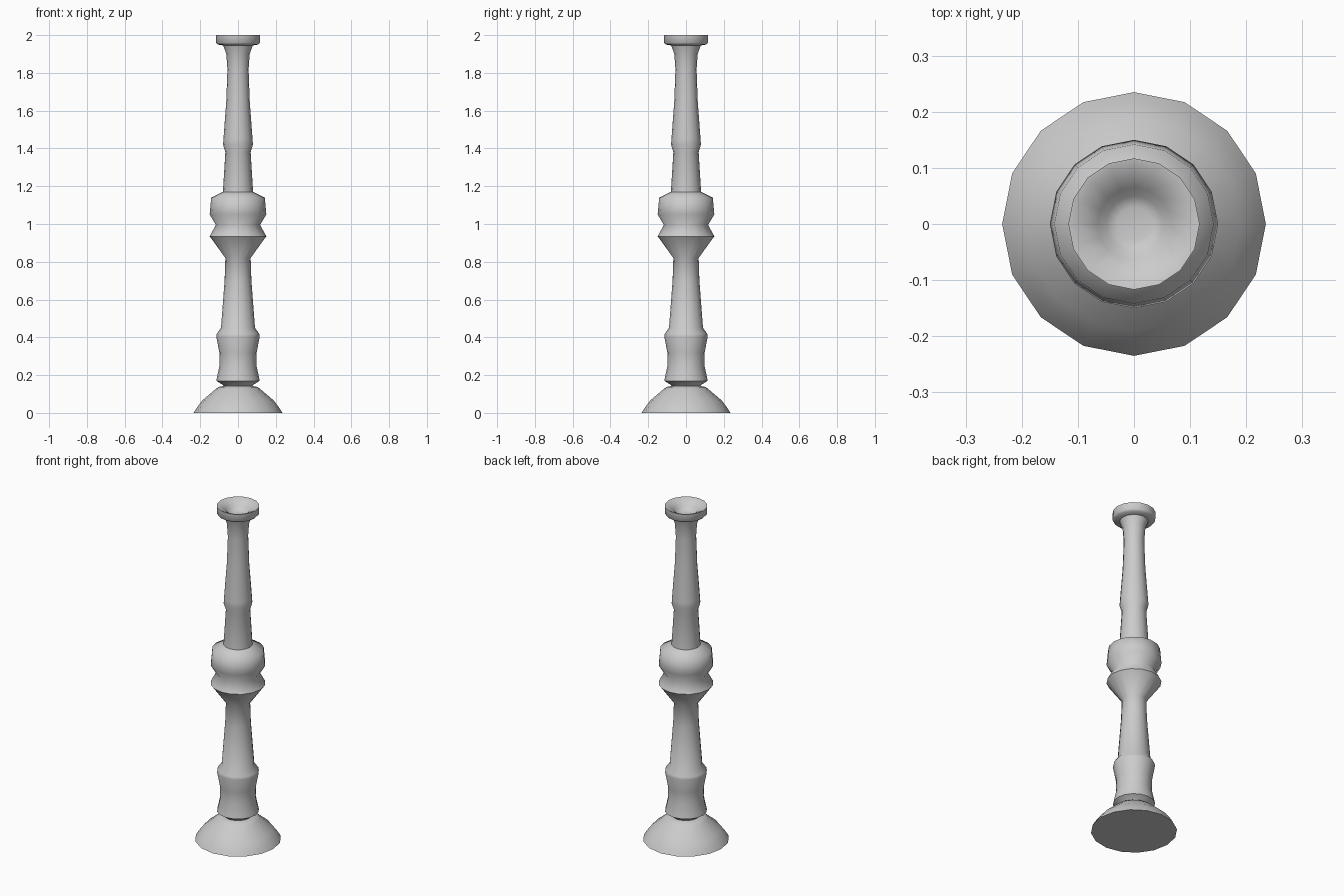
import bpy, bmesh, math

if "Cube" in bpy.data.objects:
    bpy.data.objects.remove(bpy.data.objects["Cube"])

SIDES = 16


def lathe(name, profile, smooth_angle=60):
    """Revolve (radius, z) points around z and cap both ends."""
    bm = bmesh.new()
    rings = []
    for r, z in profile:
        rings.append([bm.verts.new((r * math.cos(2 * math.pi * i / SIDES),
                                    r * math.sin(2 * math.pi * i / SIDES), z))
                      for i in range(SIDES)])
    for a, b in zip(rings, rings[1:]):
        for i in range(SIDES):
            j = (i + 1) % SIDES
            bm.faces.new((a[i], a[j], b[j], b[i]))
    bm.faces.new(rings[0][::-1])
    bm.faces.new(rings[-1])
    mesh = bpy.data.meshes.new(name)
    bm.to_mesh(mesh)
    bm.free()
    obj = bpy.data.objects.new(name, mesh)
    bpy.context.collection.objects.link(obj)
    bpy.ops.object.select_all(action='DESELECT')
    bpy.context.view_layer.objects.active = obj
    obj.select_set(True)
    bpy.ops.object.shade_smooth_by_angle(angle=math.radians(smooth_angle))
    return obj


# Whole turned candlestick, from foot to the hollow of the cup
foot = [(0.235, 0), (0.22, 0.025), (0.19, 0.065), (0.117, 0.127), (0.105, 0.137)]
lower_stem = [(0.075, 0.142), (0.08, 0.148), (0.115, 0.17), (0.112, 0.185),
              (0.098, 0.25), (0.099, 0.32), (0.115, 0.405), (0.112, 0.42),
              (0.09, 0.45), (0.071, 0.70), (0.067, 0.82)]
knop = [(0.15, 0.935), (0.117, 0.995), (0.15, 1.05), (0.142, 1.14), (0.08, 1.17)]
upper_stem = [(0.067, 1.38), (0.079, 1.42), (0.077, 1.45), (0.062, 1.65),
              (0.056, 1.82), (0.062, 1.90), (0.078, 1.945)]
cup = [(0.108, 1.95), (0.117, 1.96), (0.117, 2.0), (0.105, 1.998),
       (0.065, 1.975), (0.05, 1.95), (0.03, 1.945)]
lathe("candlestick", foot + lower_stem + knop + upper_stem + cup)
